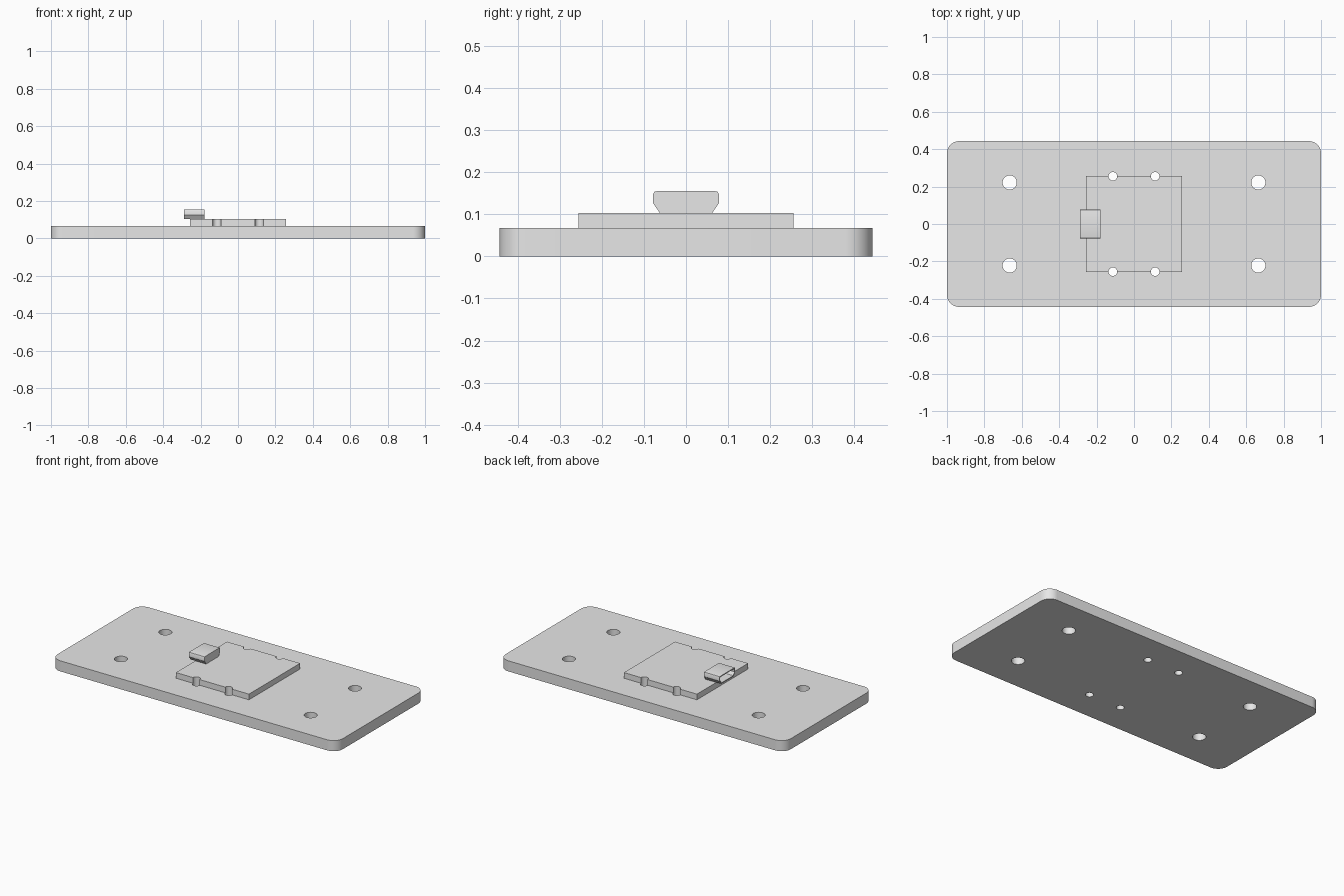
import bpy, bmesh
from math import radians, sin, cos
from mathutils import Vector

cube = bpy.data.objects.get("Cube")
if cube:
    bpy.data.objects.remove(cube, do_unlink=True)

GREY = (0.8, 0.8, 0.8, 1)
grey = bpy.data.materials.new("light_grey")
grey.use_nodes = True
grey.diffuse_color = GREY
grey.node_tree.nodes["Principled BSDF"].inputs["Base Color"].default_value = GREY

PLATE_TOP, BOARD_TOP = 0.067, 0.103


def finish(name, bm):
    bmesh.ops.recalc_face_normals(bm, faces=bm.faces)
    mesh = bpy.data.meshes.new(name)
    bm.to_mesh(mesh)
    bm.free()
    mesh.materials.append(grey)
    ob = bpy.data.objects.new(name, mesh)
    bpy.context.collection.objects.link(ob)
    return ob


def prism(points, offset):
    """Extrude a planar outline; returns the solid and its first cap."""
    bm = bmesh.new()
    cap = bm.faces.new([bm.verts.new(p) for p in points])
    ext = bmesh.ops.extrude_face_region(bm, geom=[cap], use_keep_orig=True)
    moved = [v for v in ext["geom"] if isinstance(v, bmesh.types.BMVert)]
    bmesh.ops.translate(bm, verts=moved, vec=offset)
    bmesh.ops.recalc_face_normals(bm, faces=bm.faces)
    return bm, cap


def rounded_rect(hx, hy, r, z, steps=12):
    pts = []
    for i, (sx, sy) in enumerate([(1, 1), (-1, 1), (-1, -1), (1, -1)]):
        for k in range(steps + 1):
            a = radians(90 * (i + k / steps))
            pts.append((sx * (hx - r) + r * cos(a), sy * (hy - r) + r * sin(a), z))
    return pts


def drill(name, centres, r):
    """Hidden cutter made of upright cylinders."""
    bm = bmesh.new()
    for x, y in centres:
        ret = bmesh.ops.create_cone(bm, cap_ends=True, segments=32,
                                    radius1=r, radius2=r, depth=0.6)
        bmesh.ops.translate(bm, verts=ret["verts"], vec=(x, y, 0))
    ob = finish(name, bm)
    ob.hide_render = True
    ob.hide_viewport = True
    ob.display_type = 'WIRE'
    return ob


def cut(ob, *cutters):
    for c in cutters:
        mod = ob.modifiers.new(c.name, 'BOOLEAN')
        mod.operation = 'DIFFERENCE'
        mod.solver = 'EXACT'
        mod.object = c
    bpy.context.view_layer.update()
    mesh = bpy.data.meshes.new_from_object(
        ob.evaluated_get(bpy.context.evaluated_depsgraph_get()))
    ob.modifiers.clear()
    ob.data = mesh


def smooth(ob):
    bpy.ops.object.select_all(action='DESELECT')
    ob.select_set(True)
    bpy.context.view_layer.objects.active = ob
    bpy.ops.object.shade_smooth_by_angle(angle=radians(30))


signs = [(sx, sy) for sx in (-1, 1) for sy in (-1, 1)]
mount_drill = drill("mount_hole_cutter", [(.665 * a, .222 * b) for a, b in signs], .038)
pin_drill = drill("pin_hole_cutter", [(.113 * a, .255 * b) for a, b in signs], .023)

# Base plate with rounded corners, four mounting holes and four pin holes
plate = finish("base_plate", prism(rounded_rect(1, .443, .065, 0), (0, 0, PLATE_TOP))[0])
cut(plate, mount_drill, pin_drill)
smooth(plate)

# Square board, its edges notched by the pin holes
h = .256
square = [(h, h, PLATE_TOP), (-h, h, PLATE_TOP), (-h, -h, PLATE_TOP), (h, -h, PLATE_TOP)]
board = finish("circuit_board", prism(square, (0, 0, BOARD_TOP - PLATE_TOP))[0])
cut(board, pin_drill)
smooth(board)

# Socket: tapered shell open towards the board's outer edge
half = [(.062, BOARD_TOP), (.078, .126), (.078, .148), (.0755, .1535), (.070, .155)]
outline = half + [(-y, z) for y, z in reversed(half)]
bm, mouth = prism([(-.29, y, z) for y, z in outline], (.11, 0, 0))
bmesh.ops.inset_region(bm, faces=[mouth], thickness=.006, use_even_offset=True)
inner = bmesh.ops.extrude_face_region(bm, geom=[mouth])
bmesh.ops.translate(bm, vec=Vector((.1, 0, 0)),
                    verts=[v for v in inner["geom"] if isinstance(v, bmesh.types.BMVert)])
if mouth.is_valid:
    bmesh.ops.delete(bm, geom=[mouth], context='FACES_ONLY')
smooth(finish("socket_shell", bm))
